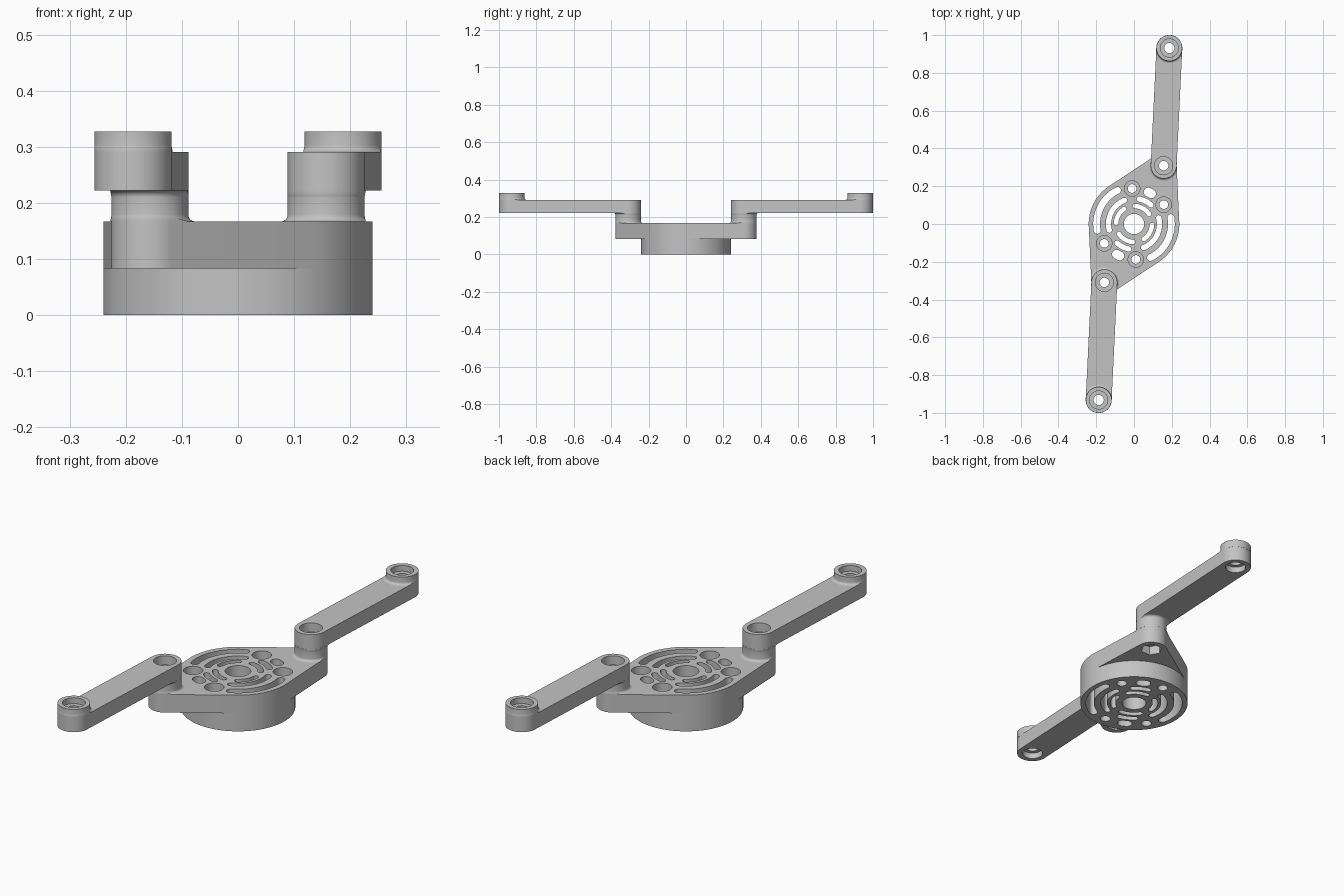
import bpy, bmesh
from math import sin, cos, pi, radians

if "Cube" in bpy.data.objects:
    bpy.data.objects.remove(bpy.data.objects["Cube"])

grey = bpy.data.materials.new("light grey")
grey.use_nodes = True
colour = (0.55, 0.55, 0.55, 1)
grey.diffuse_color = colour
grey.node_tree.nodes["Principled BSDF"].inputs["Base Color"].default_value = colour

# Main dimensions
DRUM_R, END_R, FLARE = 0.24, 0.0685, 0.012
PLATE_Z, DECK_Z, ARM_Z, ARM_TOP, BOSS_TOP = 0.083, 0.167, 0.222, 0.291, 0.327
PIVOT, TIP = (0.157, 0.309), (0.187, 0.9315)


def skin(name, rings):
    """Closed solid through stacked rings of points, bottom to top."""
    bm = bmesh.new()
    loops = [[bm.verts.new(p) for p in ring] for ring in rings]
    n = len(loops[0])
    for a, b in zip(loops, loops[1:]):
        for i in range(n):
            j = (i + 1) % n
            bm.faces.new((a[i], a[j], b[j], b[i]))
    bm.faces.new(loops[0][::-1])
    bm.faces.new(loops[-1])
    bmesh.ops.recalc_face_normals(bm, faces=bm.faces)
    mesh = bpy.data.meshes.new(name)
    bm.to_mesh(mesh)
    bm.free()
    mesh.materials.append(grey)
    ob = bpy.data.objects.new(name, mesh)
    bpy.context.collection.objects.link(ob)
    return ob


def circle(c, r, n=64):
    return [(c[0] + r * cos(2 * pi * i / n), c[1] + r * sin(2 * pi * i / n)) for i in range(n)]


def prism(name, outline, z0, z1):
    return skin(name, [[(x, y, z) for x, y in outline] for z in (z0, z1)])


def lathe(name, c, profile, n=64):
    """Solid of (radius, height) pairs around a vertical axis."""
    return skin(name, [[(x, y, z) for x, y in circle(c, r, n)] for r, z in profile])


def wrap(circles):
    """Outline stretched around several (centre, radius) circles."""
    pts = sorted((round(x, 6), round(y, 6)) for c, r in circles for x, y in circle(c, r, 96))

    def half(seq):
        out = []
        for p in seq:
            while len(out) > 1 and ((out[-1][0] - out[-2][0]) * (p[1] - out[-2][1])
                                    - (out[-1][1] - out[-2][1]) * (p[0] - out[-2][0])) <= 1e-8:
                out.pop()
            out.append(p)
        return out[:-1]
    return half(pts) + half(pts[::-1])


def arc_slot(name, r, w, a0, a1):
    """Curved slot with round ends, w is its half width."""
    a0, a1 = radians(a0), radians(a1)
    sweep = [a0 + (a1 - a0) * i / 24 for i in range(25)]
    outer = [((r + w) * cos(a), (r + w) * sin(a)) for a in sweep]
    inner = [((r - w) * cos(a), (r - w) * sin(a)) for a in sweep[::-1]]

    def cap(end, start):
        turn = [end + start + pi * i / 8 for i in range(1, 8)]
        return [(r * cos(end) + w * cos(t), r * sin(end) + w * sin(t)) for t in turn]
    return prism(name, outer + cap(a1, 0) + inner + cap(a0, pi), -0.05, 0.25)


def combine(a, b, operation):
    mod = a.modifiers.new("combine", "BOOLEAN")
    mod.operation, mod.object, mod.solver = operation, b, "EXACT"
    bpy.context.view_layer.update()
    mesh = bpy.data.meshes.new_from_object(a.evaluated_get(bpy.context.evaluated_depsgraph_get()))
    a.modifiers.clear()
    a.data = mesh


def flared(name, c, z, end, outline):
    """Round post whose foot at z flares out, kept inside an outline."""
    sign = 1 if end > z else -1
    steps = [i / 6 * pi / 2 for i in range(7)]
    profile = [(END_R + FLARE * (1 - sin(t)), z + sign * FLARE * (1 - cos(t))) for t in steps]
    post = lathe(name, c, profile + [(END_R, end)])
    clip = prism("clip", outline, min(z, end) - 0.05, max(z, end) + 0.05)
    combine(post, clip, "INTERSECT")
    bpy.data.objects.remove(clip)
    return post


def drill(parts, cutters):
    for cutter in cutters:
        for part in parts:
            combine(part, cutter, "DIFFERENCE")
        bpy.data.objects.remove(cutter)


# Hub: round drum under a plate that reaches out to both pivots
ends = [((s * PIVOT[0], s * PIVOT[1]), (s * TIP[0], s * TIP[1])) for s in (1, -1)]
hub = [((0, 0), DRUM_R)]
drum = prism("drum", circle((0, 0), DRUM_R, 96), 0, PLATE_Z)
plate = prism("plate", wrap(hub + [(p, END_R) for p, t in ends]), PLATE_Z, DECK_Z)
plate_clip = wrap([((0, 0), DRUM_R + 0.0005)] + [(p, END_R + 0.0005) for p, t in ends])
parts = [drum, plate]

for (pivot, tip), side in zip(ends, ("left", "right")):
    # Post, arm and tip boss
    bar = wrap([(pivot, END_R), (tip, END_R)])
    bar_clip = wrap([(pivot, END_R + 0.0005), (tip, END_R + 0.0005)])
    middle = (DECK_Z + ARM_Z) / 2
    arm_parts = [
        flared(side + "_post_foot", pivot, DECK_Z, middle, plate_clip),
        flared(side + "_post_head", pivot, ARM_Z, middle, bar_clip),
        prism(side + "_arm", bar, ARM_Z, ARM_TOP),
        flared(side + "_tip_boss", tip, ARM_TOP, BOSS_TOP, bar_clip)]
    parts += arm_parts

    # Stepped bores and the hexagonal nut pocket
    drill([plate] + arm_parts[:3], [
        lathe("pivot_bore", pivot, [(0.025, 0.05), (0.025, 0.25), (0.048, 0.25), (0.048, 0.4)])])
    drill([plate], [lathe("nut_pocket", pivot, [(0.047, 0.04), (0.047, 0.125)], 6)])
    drill(arm_parts[2:], [
        lathe("tip_bore", tip, [(0.045, 0.15), (0.045, 0.25), (0.027, 0.25),
                                (0.027, 0.3), (0.048, 0.3), (0.048, 0.4)])])

# Holes in the hub: centre bore, four screw seats and rings of vent slots
holes = [lathe("centre_bore", (0, 0), [(0.054, -0.05), (0.054, 0.25)])]
for angle in (33, 93, 213, 273):
    a = radians(angle)
    holes.append(lathe("screw_seat", (0.188 * cos(a), 0.188 * sin(a)),
                       [(0.023, -0.05), (0.023, 0.1), (0.041, 0.1), (0.041, 0.25)]))
for turn in (0, 180):
    holes.append(arc_slot("outer_slot", 0.198, 0.018, 116 + turn, 190 + turn))
    holes.append(arc_slot("short_slot", 0.185, 0.024, 60 + turn, 66 + turn))
    holes.append(arc_slot("middle_slot", 0.135, 0.014, 112 + turn, 194 + turn))
    holes.append(arc_slot("middle_slot", 0.135, 0.014, 48 + turn, 78 + turn))
for turn in range(4):
    holes.append(arc_slot("inner_slot", 0.095, 0.012, 33 + 90 * turn, 87 + 90 * turn))
drill([drum, plate], holes)

for part in parts:
    part.select_set(True)
bpy.context.view_layer.objects.active = plate
bpy.ops.object.shade_smooth_by_angle(angle=radians(30))
